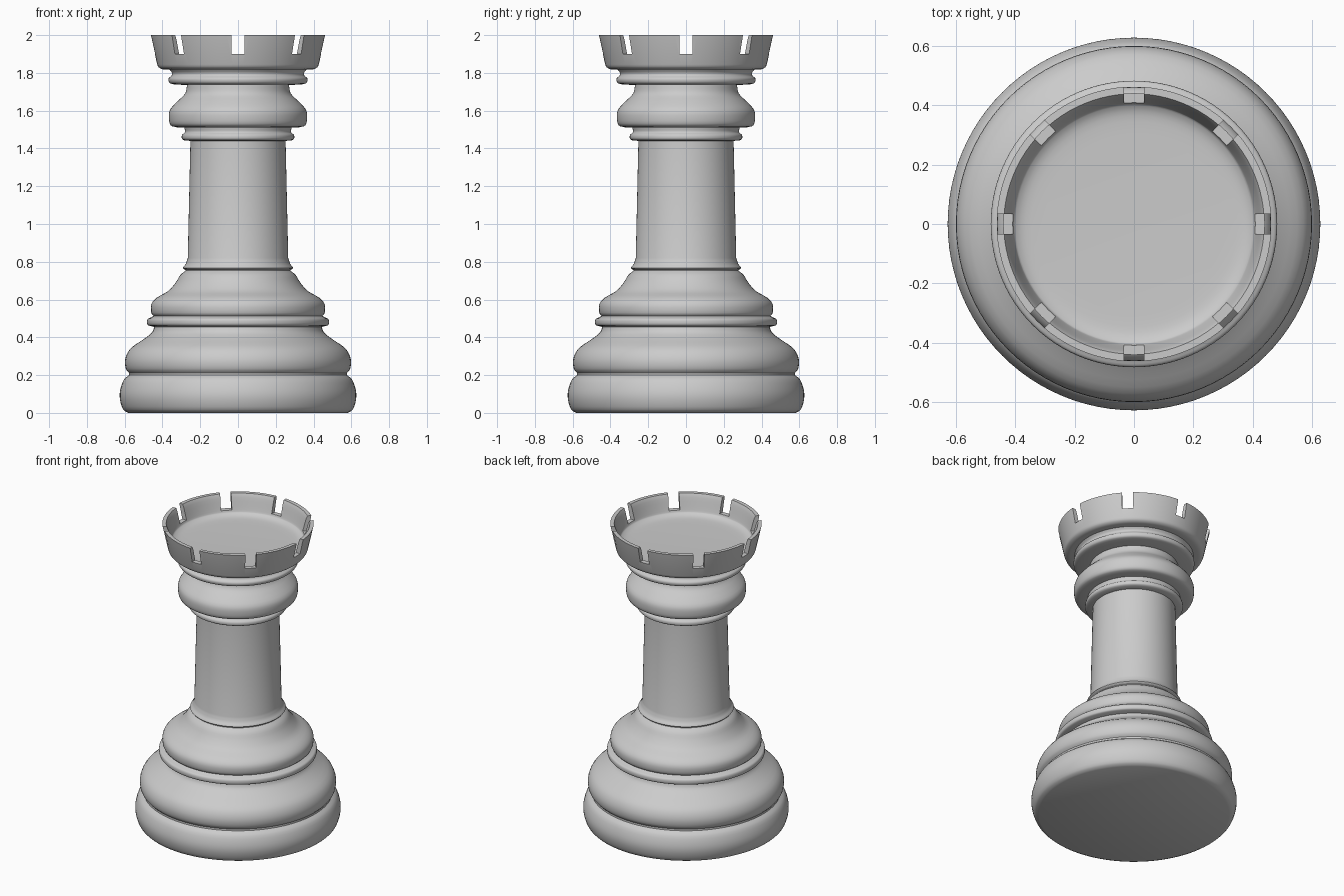
import bpy
import bmesh
import math
from mathutils import Matrix, Vector

default = bpy.data.objects.get("Cube")
if default:
    bpy.data.objects.remove(default, do_unlink=True)

SIDES = 96


def make_material(name, colour):
    mat = bpy.data.materials.new(name)
    mat.use_nodes = True
    mat.diffuse_color = colour
    mat.node_tree.nodes["Principled BSDF"].inputs["Base Color"].default_value = colour
    return mat


def smooth_path(points, steps=3):
    """Catmull-Rom curve through (radius, height) points."""
    pts = [Vector(p) for p in points]
    if len(pts) < 3:
        return pts
    ext = [pts[0] * 2 - pts[1]] + pts + [pts[-1] * 2 - pts[-2]]
    out = []
    for a, b, c, d in zip(ext, ext[1:], ext[2:], ext[3:]):
        for i in range(steps):
            t = i / steps
            out.append((b * 2 + (c - a) * t + (a * 2 - b * 5 + c * 4 - d) * t * t
                        + (b * 3 - a - c * 3 + d) * t ** 3) / 2)
    return out + [pts[-1]]


def lathe(name, sections, mat):
    """Spin joined profile sections around z; the ends close on the axis."""
    profile = []
    for section in sections:
        for p in smooth_path(section):
            if not profile or (p - profile[-1]).length > 1e-4:
                profile.append(p)
    bm = bmesh.new()
    rings = []
    for r, z in profile:
        if r < 1e-4:
            rings.append([bm.verts.new((0, 0, z))] * SIDES)
            continue
        angles = [math.tau * i / SIDES for i in range(SIDES)]
        rings.append([bm.verts.new((r * math.cos(a), r * math.sin(a), z)) for a in angles])
    for low, high in zip(rings, rings[1:]):
        for i in range(SIDES):
            j = (i + 1) % SIDES
            corners = list(dict.fromkeys((low[i], low[j], high[j], high[i])))
            bm.faces.new(corners)
    bmesh.ops.recalc_face_normals(bm, faces=bm.faces)
    mesh = bpy.data.meshes.new(name)
    bm.to_mesh(mesh)
    bm.free()
    mesh.materials.append(mat)
    obj = bpy.data.objects.new(name, mesh)
    bpy.context.collection.objects.link(obj)
    return obj


def make_notch_cutter(count, width, floor):
    """Ring of boxes that cut the battlement gaps."""
    bm = bmesh.new()
    for i in range(count):
        place = (Matrix.Rotation(math.tau * i / count, 4, "Z")
                 @ Matrix.Translation((0.45, 0, floor + 0.1))
                 @ Matrix.Diagonal((0.2, width, 0.2, 1)))
        bmesh.ops.create_cube(bm, size=1, matrix=place)
    mesh = bpy.data.meshes.new("notch_cutter")
    bm.to_mesh(mesh)
    bm.free()
    obj = bpy.data.objects.new("notch_cutter", mesh)
    bpy.context.collection.objects.link(obj)
    obj.hide_render = True
    return obj


# Profile sections from the bottom up; each join between sections is a crease
foot = [(0.58, 0), (0.608, 0.018), (0.625, 0.07), (0.624, 0.12), (0.605, 0.175), (0.577, 0.2)]
lower_bulge = [(0.577, 0.212), (0.594, 0.235), (0.597, 0.285), (0.57, 0.34),
               (0.5, 0.39), (0.456, 0.425), (0.443, 0.455)]
collar = [(0.465, 0.46), (0.48, 0.468), (0.48, 0.495), (0.463, 0.505), (0.447, 0.513)]
upper_bulge = [(0.447, 0.513), (0.459, 0.53), (0.459, 0.575), (0.43, 0.61), (0.37, 0.645),
               (0.33, 0.69), (0.305, 0.73), (0.277, 0.753)]
neck_ring = [(0.277, 0.756), (0.292, 0.767), (0.277, 0.788), (0.266, 0.82)]
column = [(0.266, 0.82), (0.252, 1.44)]
small_ring = [(0.285, 1.443), (0.297, 1.452), (0.296, 1.472), (0.281, 1.486), (0.284, 1.51)]
head_bulge = [(0.325, 1.512), (0.357, 1.523), (0.366, 1.56), (0.36, 1.605), (0.32, 1.65),
              (0.28, 1.69), (0.27, 1.735)]
head_ring = [(0.345, 1.74), (0.364, 1.748), (0.368, 1.77), (0.352, 1.785), (0.35, 1.8), (0.362, 1.817)]
cup_outside = [(0.362, 1.817), (0.4, 1.819), (0.42, 1.83), (0.428, 1.845)]
cup_wall = [(0.428, 1.845), (0.462, 2)]
cup_inside = [(0.438, 2), (0.428, 1.975), (0.408, 1.9), (0.398, 1.883), (0.365, 1.87), (0.3, 1.866)]

grey = make_material("pale_grey", (0.6, 0.6, 0.6, 1))
tower = lathe("tower_piece", [
    [(0, 0), foot[0]], foot, lower_bulge, collar, upper_bulge, neck_ring, column,
    small_ring, head_bulge, head_ring, cup_outside, cup_wall, cup_inside,
    [cup_inside[-1], (0, 1.866)]], grey)

# Battlement gaps
cutter = make_notch_cutter(8, 0.068, 1.9)
cut = tower.modifiers.new("notches", "BOOLEAN")
cut.operation = "DIFFERENCE"
cut.solver = "EXACT"
cut.object = cutter
bpy.ops.object.select_all(action="DESELECT")
tower.select_set(True)
bpy.context.view_layer.objects.active = tower
bpy.ops.object.modifier_apply(modifier=cut.name)
bpy.data.objects.remove(cutter, do_unlink=True)
bpy.ops.object.shade_smooth_by_angle(angle=math.radians(40))
